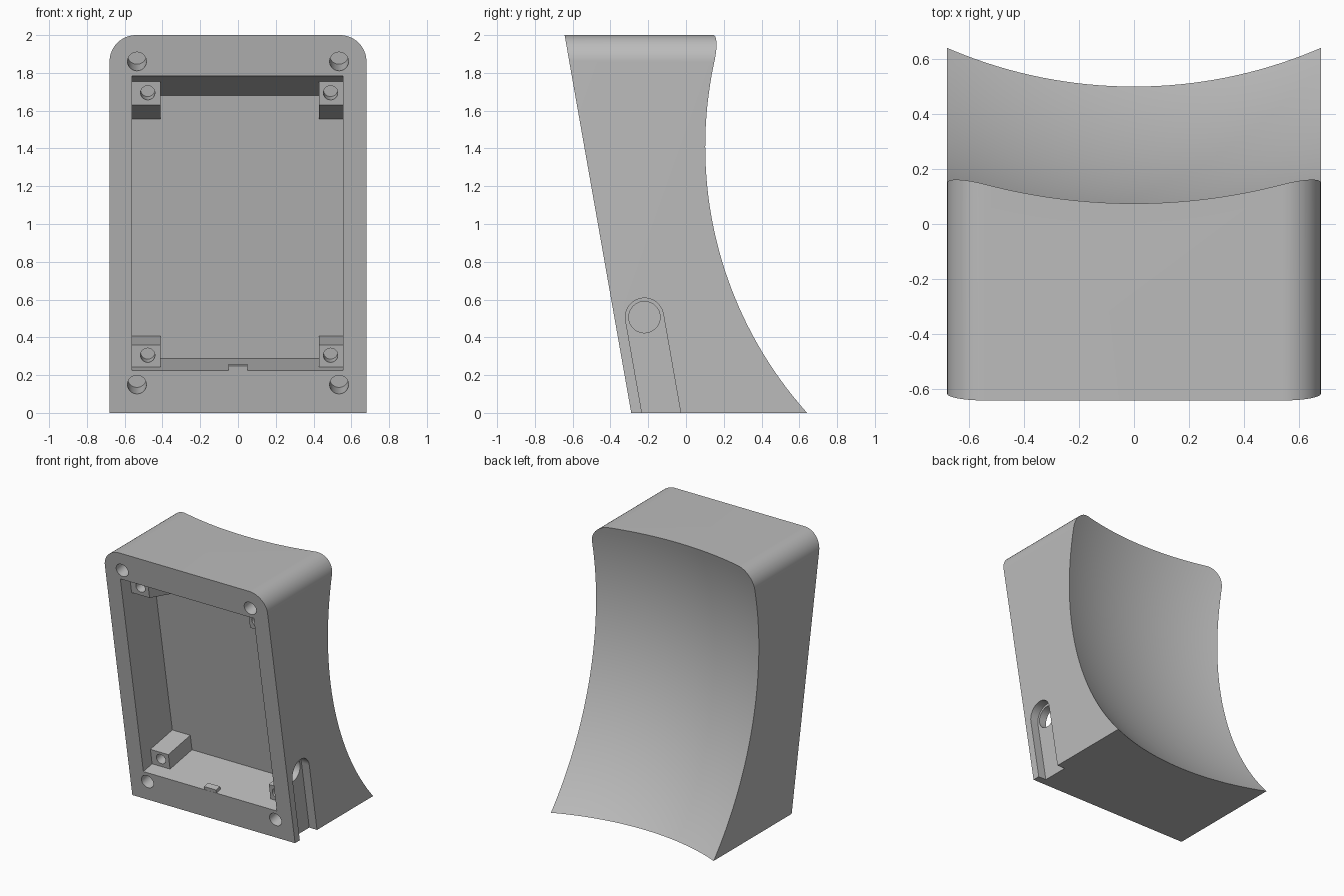
import bpy
import bmesh
from math import cos, sin, pi, radians
from mathutils import Matrix, Vector

cube = bpy.data.objects.get("Cube")
if cube:
    bpy.data.objects.remove(cube)

grey = bpy.data.materials.new("plain grey")
grey.use_nodes = True
COLOUR = (0.5, 0.5, 0.5, 1)
grey.diffuse_color = COLOUR
grey.node_tree.nodes["Principled BSDF"].inputs["Base Color"].default_value = COLOUR

# Leaning frame: x across, y into the body, z up along the front face
TILT = radians(10)
LEAN = Matrix.Translation((0, -0.29, 0)) @ Matrix.Rotation(TILT, 4, "X")


def make_object(name, bm):
    mesh = bpy.data.meshes.new(name)
    bmesh.ops.recalc_face_normals(bm, faces=bm.faces)
    bm.to_mesh(mesh)
    bm.free()
    mesh.materials.append(grey)
    obj = bpy.data.objects.new(name, mesh)
    bpy.context.collection.objects.link(obj)
    return obj


def prism(name, profile, lo, hi, axis="x", matrix=LEAN):
    """Extrude a profile: (y, z) points along x, or (x, z) points along y."""
    def place(a, b, t):
        return (t, a, b) if axis == "x" else (a, t, b)
    bm = bmesh.new()
    ends = [[bm.verts.new(matrix @ Vector(place(a, b, t))) for a, b in profile]
            for t in (lo, hi)]
    for ring in ends:
        bm.faces.new(ring)
    for i in range(len(profile)):
        j = (i + 1) % len(profile)
        bm.faces.new((ends[0][i], ends[0][j], ends[1][j], ends[1][i]))
    return make_object(name, bm)


def arc(cx, cz, r, start=0.0, sweep=2 * pi, steps=48):
    count = steps if sweep >= 2 * pi else steps + 1
    return [(cx + r * cos(start + sweep * i / steps),
             cz + r * sin(start + sweep * i / steps)) for i in range(count)]


def combine(target, tool, operation):
    """Apply a boolean and remove the tool object."""
    mod = target.modifiers.new(operation.lower(), "BOOLEAN")
    mod.operation = operation
    mod.solver = "EXACT"
    mod.object = tool
    bpy.context.view_layer.objects.active = target
    bpy.ops.object.modifier_apply(modifier=mod.name)
    bpy.data.objects.remove(tool)


# Body: arched block, trimmed by the leaning front plane
W, R = 0.68, 0.14
outline = [(-W, 0), (W, 0)]
outline += arc(W - R, 2 - R, R, 0, pi / 2, 20)
outline += arc(R - W, 2 - R, R, pi / 2, pi / 2, 20)
body = prism("stand_body", outline, -1, 1, "y", Matrix())
bm = bmesh.new()
bm.from_mesh(body.data)
bmesh.ops.bisect_plane(bm, geom=bm.verts[:] + bm.edges[:] + bm.faces[:],
                       plane_co=(0, -0.29, 0), plane_no=(0, -cos(TILT), -sin(TILT)),
                       clear_outer=True)
bmesh.ops.holes_fill(bm, edges=[e for e in bm.edges if e.is_boundary])
bmesh.ops.recalc_face_normals(bm, faces=bm.faces)
bm.to_mesh(body.data)
bm.free()

# Hollow spherical back
bm = bmesh.new()
bmesh.ops.create_uvsphere(bm, u_segments=256, v_segments=128, radius=2.22,
                          matrix=Matrix.Translation((0, 2.215, 1.41)))
combine(body, make_object("back_cutter", bm), "DIFFERENCE")

# Pocket with a sloping ceiling
DEPTH, RECESS, SLOPE = 0.372, 0.106, 0.462
FLOOR, CEILING = 0.228, 1.812
pocket = [(-0.1, FLOOR), (DEPTH, FLOOR), (DEPTH, CEILING - SLOPE * DEPTH),
          (0, CEILING), (-0.1, CEILING)]
combine(body, prism("pocket_cutter", pocket, -0.56, 0.555), "DIFFERENCE")

# Corner posts, sunk slightly into the walls, with pilot holes
back = DEPTH + 0.03
upper = [(RECESS, 1.636), (back, 1.636 - SLOPE * (back - RECESS)),
         (back, 1.75), (RECESS, 1.81)]
lower = [(RECESS, 0.2), (back, 0.2), (back, 0.347), (RECESS, 0.347)]
for x0, x1, hole_x in ((-0.6, -0.41, -0.478), (0.43, 0.6, 0.49)):
    for profile, hole_z in ((upper, 1.702), (lower, 0.291)):
        combine(body, prism("corner_post", profile, x0, x1), "UNION")
        hole = prism("pilot_cutter", arc(hole_x, hole_z, 0.038),
                     RECESS - 0.05, RECESS + 0.1, "y")
        combine(body, hole, "DIFFERENCE")

# Small tab on the pocket floor
tab = [(0.001, 0.2), (0.05, 0.2), (0.05, 0.253), (0.001, 0.253)]
combine(body, prism("floor_tab", tab, -0.05, 0.05), "UNION")

# Screw holes in the front frame
for x in (-0.535, 0.535):
    for z in (0.152, 1.889):
        hole = prism("screw_cutter", arc(x, z, 0.05), -0.1, 0.2, "y")
        combine(body, hole, "DIFFERENCE")

# Cable slot down the left side, with a round opening into the pocket
SLOT_Y, SLOT_Z = 0.157, 0.487
slot = arc(SLOT_Y, SLOT_Z, 0.101, 0, pi, 24)
slot += [(SLOT_Y - 0.101, -0.2), (SLOT_Y + 0.101, -0.2)]
combine(body, prism("slot_cutter", slot, 0.615, 0.8), "DIFFERENCE")
combine(body, prism("cable_cutter", arc(SLOT_Y, SLOT_Z, 0.083), 0.5, 0.8), "DIFFERENCE")

# Smooth curved surfaces, crisp edges
bpy.ops.object.select_all(action="DESELECT")
body.select_set(True)
bpy.context.view_layer.objects.active = body
bpy.ops.object.shade_smooth_by_angle(angle=radians(25))
